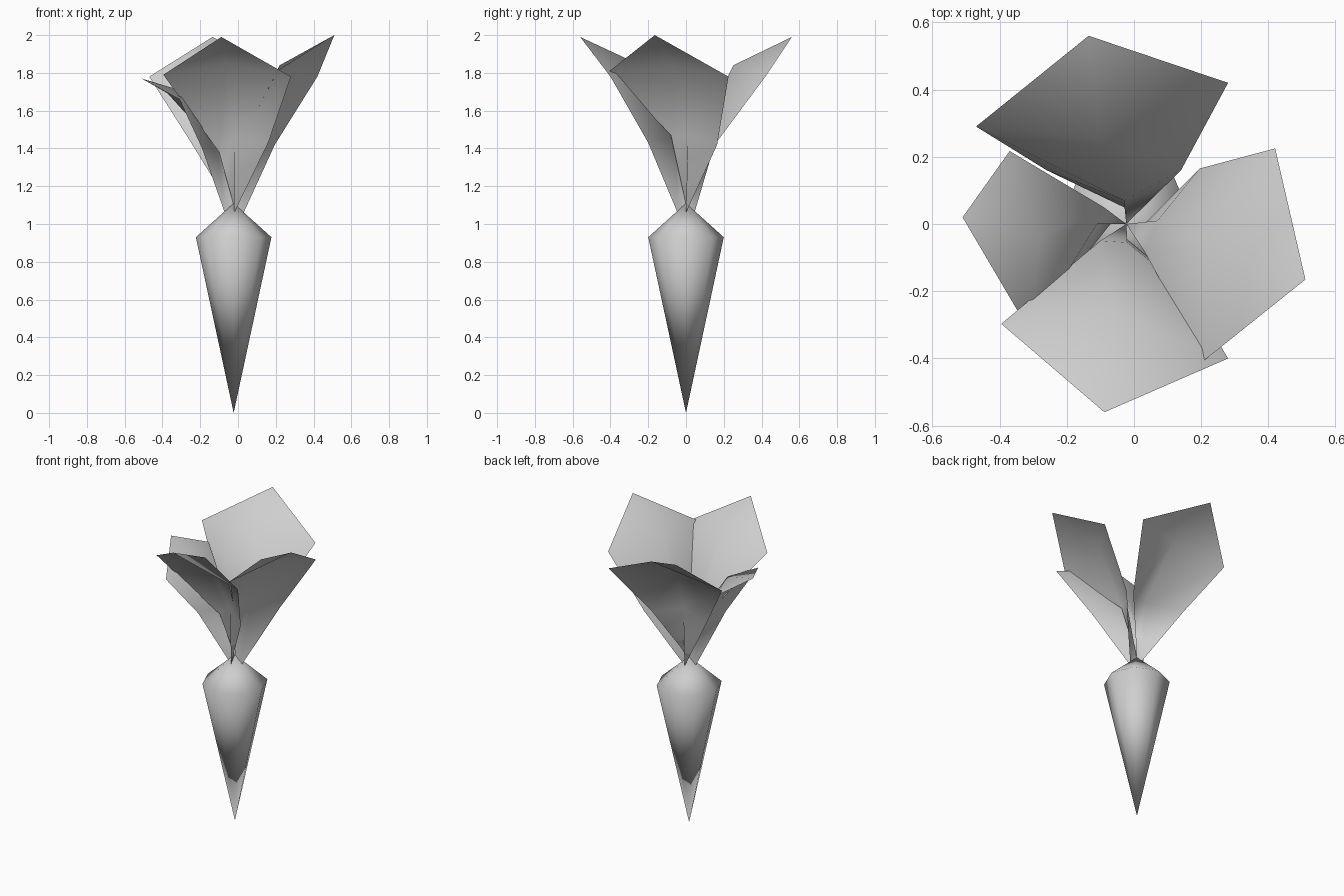
import bpy
import bmesh
from math import cos, sin, pi

cube = bpy.data.objects.get("Cube")
if cube:
    bpy.data.objects.remove(cube, do_unlink=True)

# One plain colour for everything
grey = bpy.data.materials.new("plain grey")
grey.use_nodes = True
colour = (0.62, 0.62, 0.62, 1)
grey.diffuse_color = colour
grey.node_tree.nodes["Principled BSDF"].inputs["Base Color"].default_value = colour


def finish(name, bm):
    for face in bm.faces:
        face.smooth = True
    mesh = bpy.data.meshes.new(name)
    bm.to_mesh(mesh)
    bm.free()
    mesh.materials.append(grey)
    obj = bpy.data.objects.new(name, mesh)
    bpy.context.collection.objects.link(obj)
    return obj


# Root: eight-sided cone with a pointed, smooth-shaded crown
def make_root(centre_x, radius, shoulder, top, sides=8):
    bm = bmesh.new()
    tip = bm.verts.new((centre_x, 0, 0))
    crown = bm.verts.new((centre_x, 0, top))
    ring = [bm.verts.new((centre_x + radius * cos(2 * pi * i / sides),
                          radius * sin(2 * pi * i / sides), shoulder))
            for i in range(sides)]
    for a, b in zip(ring, ring[1:] + ring[:1]):
        bm.faces.new((a, b, crown))
        bm.faces.new((b, a, tip))
    return finish("root", bm)


# Leaf: a thin sheet from a narrow base, through two rows, to a pointed tip.
# Its inner edge starts at the crown, so neighbouring leaves overlap.
def make_leaf(name, base, lower, upper, tip, crown=(-0.023, 0, 1.1)):
    bm = bmesh.new()
    inner, outer, end = [bm.verts.new(p) for p in (crown, base, tip)]
    low = [bm.verts.new(p) for p in lower]
    high = [bm.verts.new(p) for p in upper]
    bm.faces.new((inner, outer, low[1]))
    for i, start in enumerate((inner, outer)):
        bm.faces.new((start, low[i + 1], low[i]))
        bm.faces.new((low[i], low[i + 1], high[i + 1], high[i]))
        bm.faces.new((high[i], high[i + 1], end))
    bmesh.ops.recalc_face_normals(bm, faces=bm.faces)
    return finish(name, bm)


make_root(-0.023, 0.2, 0.93, 1.11)

# Rows run inner edge, midrib, outer edge; the midrib bulges to the middle
make_leaf("left_leaf", (0.03, 0, 1.06),
          [(0.03, -0.08, 1.47), (0.07, 0.01, 1.47), (0.195, 0.165, 1.42)],
          [(0.21, -0.405, 1.81), (0.22, -0.07, 1.84), (0.42, 0.225, 1.78)],
          (0.51, -0.165, 2.0))
make_leaf("back_leaf", (-0.02, 0.045, 1.06),
          [(0.14, 0.16, 1.43), (-0.03, 0.07, 1.47), (-0.26, 0.16, 1.45)],
          [(0.28, 0.42, 1.78), (-0.1, 0.25, 1.84), (-0.47, 0.29, 1.78)],
          (-0.135, 0.56, 1.99))
make_leaf("right_leaf", (-0.07, 0, 1.06),
          [(-0.09, 0.05, 1.38), (-0.11, 0, 1.42), (-0.19, -0.15, 1.4)],
          [(-0.37, 0.217, 1.69), (-0.28, -0.04, 1.7), (-0.31, -0.32, 1.66)],
          (-0.51, 0.02, 1.77))
make_leaf("front_leaf", (-0.02, -0.045, 1.06),
          [(-0.1, -0.05, 1.38), (-0.02, -0.055, 1.46), (0.16, -0.2, 1.43)],
          [(-0.395, -0.297, 1.79), (-0.06, -0.26, 1.85), (0.28, -0.4, 1.78)],
          (-0.088, -0.56, 1.99))
